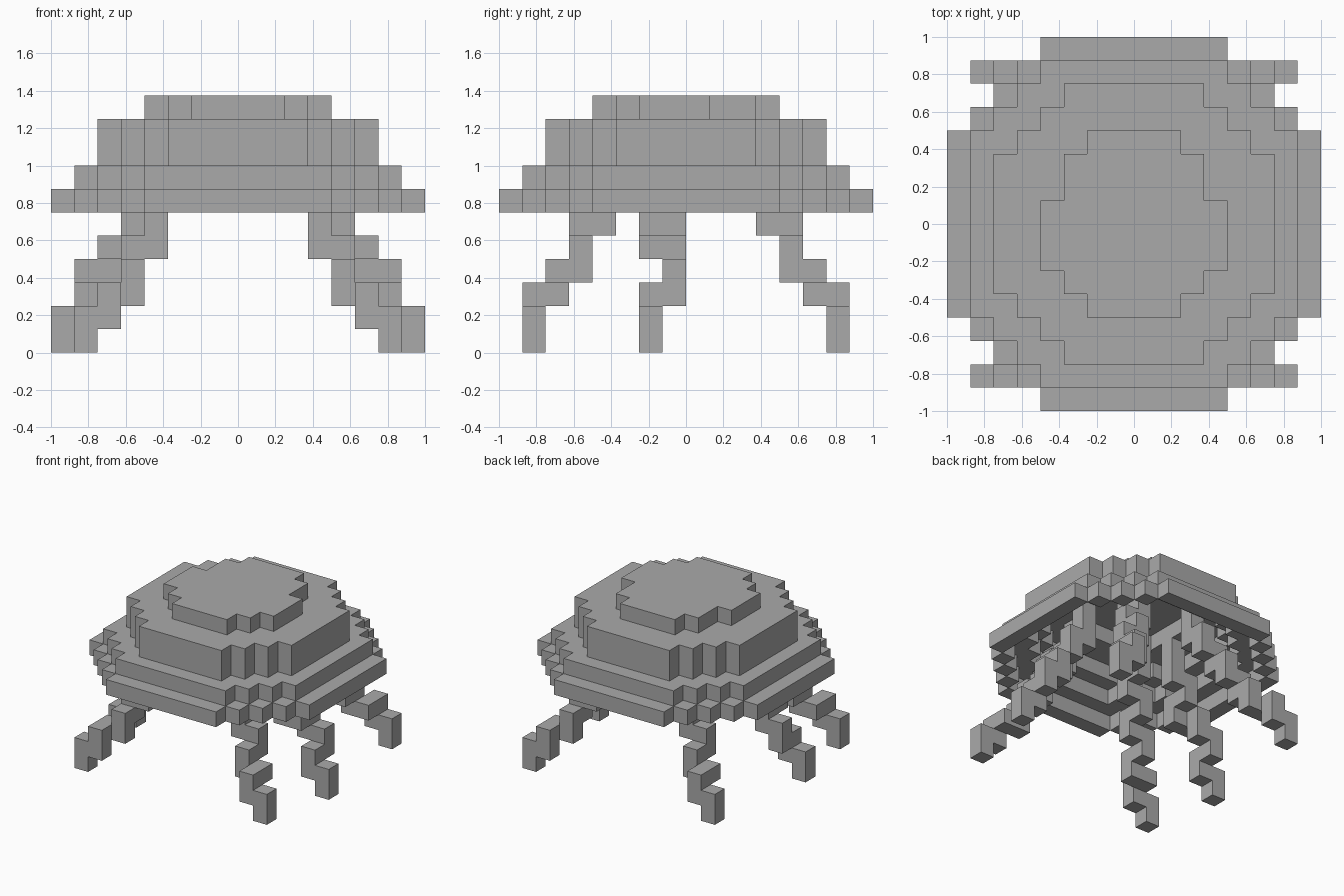
import bpy
import bmesh
from mathutils import Vector

UNIT = 0.125  # edge of one block

if "Cube" in bpy.data.objects:
    bpy.data.objects.remove(bpy.data.objects["Cube"], do_unlink=True)

grey = bpy.data.materials.new("plain_grey")
grey.use_nodes = True
grey.diffuse_color = (0.4, 0.4, 0.4, 1)
grey.node_tree.nodes["Principled BSDF"].inputs["Base Color"].default_value = (0.4, 0.4, 0.4, 1)


def build(name, cells):
    """Skin a set of blocks, leaving out the faces between neighbours."""
    cells = set(cells)
    bm = bmesh.new()
    for cell in cells:
        centre = Vector(cell) + Vector((0.5, 0.5, 0.5))
        for axis in range(3):
            for sign in (-1, 1):
                normal = Vector((0, 0, 0))
                normal[axis] = sign
                if tuple(int(c + n) for c, n in zip(cell, normal)) in cells:
                    continue
                u = Vector((0, 0, 0))
                u[(axis + 1) % 3] = 0.5
                v = normal.cross(u)
                mid = centre + normal * 0.5
                corners = (mid - u - v, mid + u - v, mid + u + v, mid - u + v)
                bm.faces.new([bm.verts.new(p * UNIT) for p in corners])
    bmesh.ops.remove_doubles(bm, verts=bm.verts, dist=0.001)
    mesh = bpy.data.meshes.new(name)
    bm.to_mesh(mesh)
    bm.free()
    mesh.materials.append(grey)
    bpy.context.collection.objects.link(bpy.data.objects.new(name, mesh))


def octagon(radius, cut):
    """Stepped disc: a square with its corners cut off diagonally."""
    span = range(-radius, radius)
    return {(i, j) for i in span for j in span
            if max(i, -1 - i) + max(j, -1 - j) <= cut}


def layer(shape, *heights):
    return {(i, j, k) for i, j in shape for k in heights}


# Bell: stacked stepped rings, hollow below
rim, shoulder, dome = octagon(8, 10), octagon(7, 9), octagon(6, 7)
cap = {(i, j) for i, j in octagon(4, 4) if not (i in (-4, 3) and j == 1)}
build("bell_rim", layer(rim - shoulder, 6))
build("bell_shoulder", layer(shoulder - dome, 7))
build("bell_dome", layer(dome - octagon(5, 6), 8) | layer(dome - octagon(3, 3), 9))
build("bell_cap", layer(cap, 10))

# Tentacles: blocks listed from the inside of the bell to the foot
corner_path = [(2, 2, 8), (2, 2, 7), (2, 3, 7), (2, 3, 6), (3, 3, 6),
               (3, 3, 5), (3, 4, 5), (3, 4, 4), (4, 4, 4), (4, 4, 3), (4, 5, 3),
               (4, 5, 2), (5, 5, 2), (5, 6, 2), (5, 6, 1), (6, 6, 1), (6, 6, 0)]
side_path = [(3, -1, 8), (3, -1, 7), (3, -1, 6), (4, -1, 6),
             (4, -1, 5), (4, -2, 5), (4, -2, 4), (5, -2, 4), (5, -1, 4),
             (5, -1, 3), (6, -1, 3), (6, -1, 2), (6, -2, 2), (6, -2, 1),
             (7, -2, 1), (7, -2, 0)]


def mirrored(path, flip_x, flip_y):
    return [(-1 - i if flip_x else i, -1 - j if flip_y else j, k) for i, j, k in path]


for side, flip_x in (("left", False), ("right", True)):
    build(f"{side}_middle_tentacle", mirrored(side_path, flip_x, False))
    for end, flip_y in (("back", False), ("front", True)):
        build(f"{side}_{end}_tentacle", mirrored(corner_path, flip_x, flip_y))
